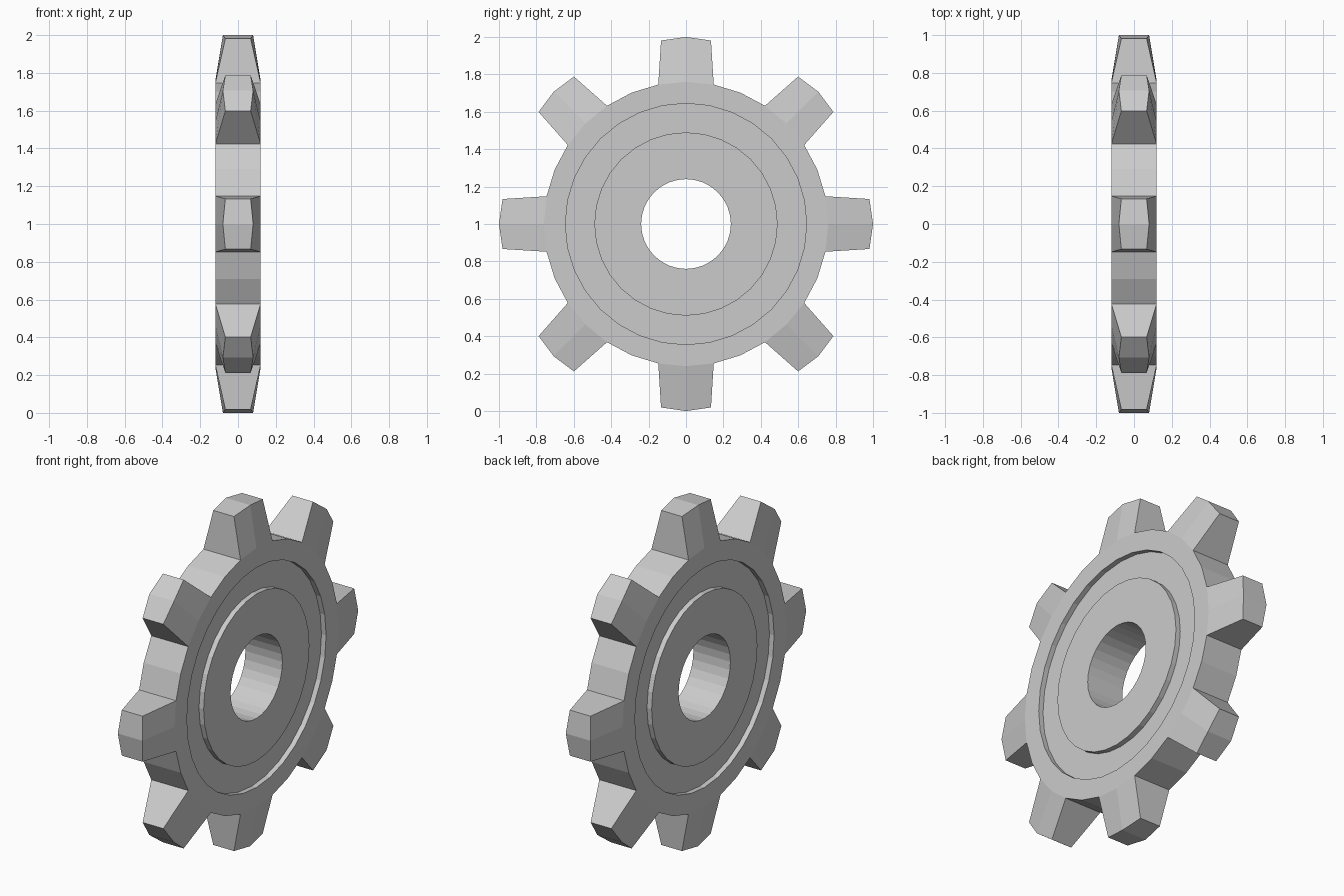
import bpy, bmesh
from math import sin, cos, radians, tau

if "Cube" in bpy.data.objects:
    bpy.data.objects.remove(bpy.data.objects["Cube"])

SEG = 32       # sides of every ring
TEETH = 8
ROOT = 0.76    # radius at the base of the teeth
HALF = 0.12    # half thickness
bm = bmesh.new()


def point(x, r, a):
    return bm.verts.new((x, r * sin(a), 1 + r * cos(a)))


# Closed cross-section (radius, x): bore, hub, groove, rim, then mirrored
side = [(0.24, HALF), (0.49, HALF), (0.49, 0.09), (0.645, 0.09), (0.645, HALF), (ROOT, HALF)]
profile = side + [(r, -x) for r, x in reversed(side)]
rings = [[point(x, r, tau * i / SEG) for i in range(SEG)] for r, x in profile]

# Wheel body; rim quads under the teeth are left open
step = SEG // TEETH
outer = len(side) - 1
for k in range(len(rings)):
    a, b = rings[k], rings[(k + 1) % len(rings)]
    for i in range(SEG):
        if k == outer and i % step in (0, step - 1):
            continue
        j = (i + 1) % SEG
        bm.faces.new((a[i], a[j], b[j], b[i]))

# Tapered teeth with a ridge down the middle
for t in range(TEETH):
    mid = tau * t / TEETH
    base = [[rings[k][(t * step + d) % SEG] for d in (-1, 0, 1)] for k in (outer, outer + 1)]
    tip = [[point(s * x, r, mid + radians(d)) for x, r, d in
            ((0.067, 0.99, -7.75), (0.08, 1.0, 0), (0.067, 0.99, 7.75))] for s in (1, -1)]
    for n in (0, 1):
        for s in (0, 1):
            bm.faces.new((base[s][n], base[s][n + 1], tip[s][n + 1], tip[s][n]))
        bm.faces.new((tip[0][n], tip[0][n + 1], tip[1][n + 1], tip[1][n]))
    for n in (0, 2):
        bm.faces.new((base[0][n], tip[0][n], tip[1][n], base[1][n]))

bmesh.ops.recalc_face_normals(bm, faces=bm.faces)
mesh = bpy.data.meshes.new("gear_wheel")
bm.to_mesh(mesh)
bm.free()
bpy.context.collection.objects.link(bpy.data.objects.new("gear_wheel", mesh))
